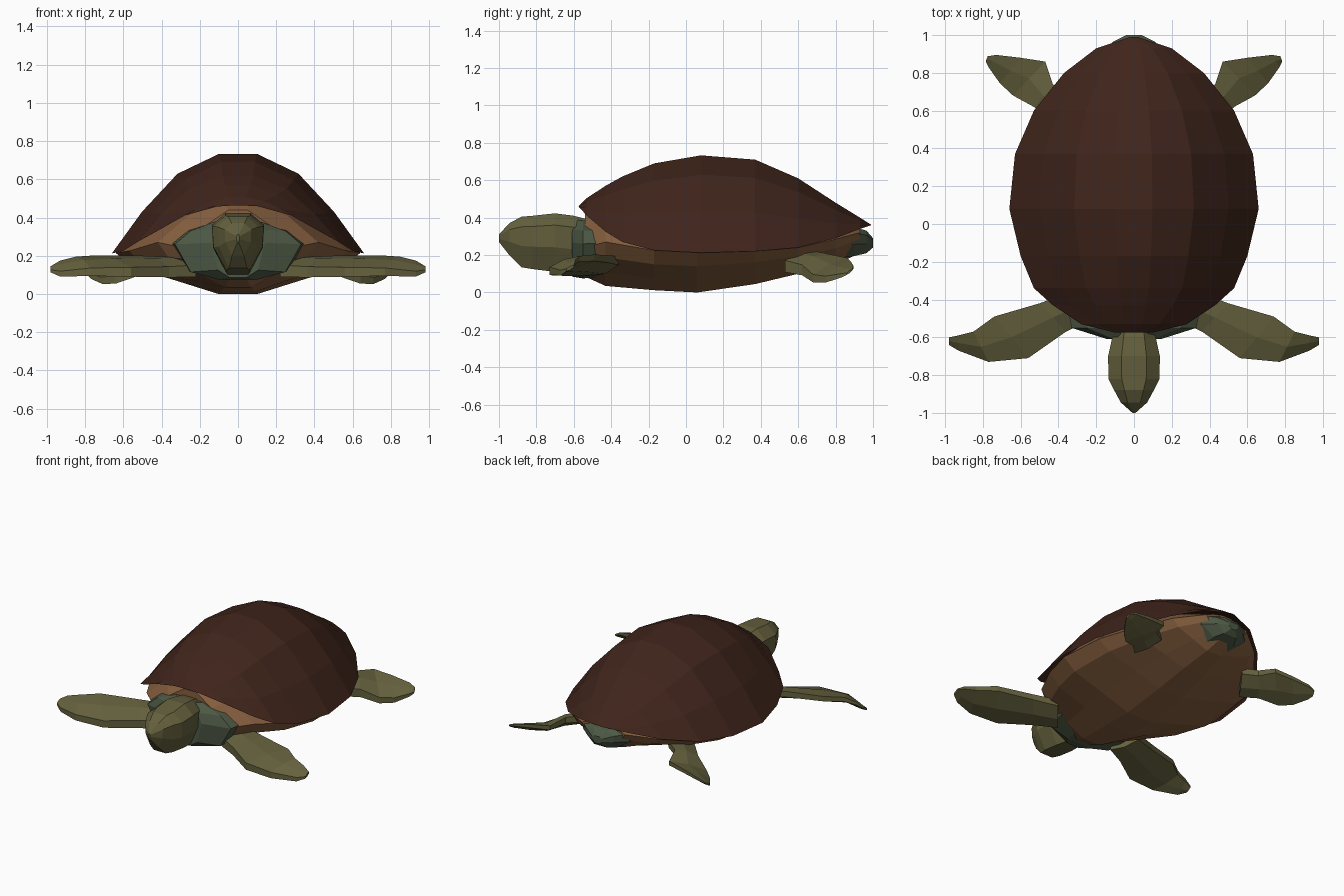
import bpy, bmesh
from mathutils import Vector

if "Cube" in bpy.data.objects:
    bpy.data.objects.remove(bpy.data.objects["Cube"])


def material(name, rgb):
    m = bpy.data.materials.new(name)
    m.diffuse_color = (*rgb, 1)
    m.use_nodes = True
    m.node_tree.nodes["Principled BSDF"].inputs["Base Color"].default_value = m.diffuse_color
    return m


SHELL = material("dark_shell", (0.05, 0.018, 0.011))
BELLY = material("tan_belly", (0.24, 0.115, 0.05))
SKIN = material("green_skin", (0.075, 0.1, 0.06))
LIMB = material("olive_limb", (0.13, 0.12, 0.048))


def loft(name, rings, mat, closed=True, mirror=False):
    """Skin a list of equal-length point rings into a flat-faced mesh."""
    bm = bmesh.new()
    vs = [[bm.verts.new(p) for p in r] for r in rings]
    n = len(rings[0])
    for a, b in zip(vs, vs[1:]):
        for i in range(n if closed else n - 1):
            j = (i + 1) % n
            bm.faces.new((a[i], a[j], b[j], b[i]))
    if closed:
        bm.faces.new(vs[0])
        bm.faces.new(vs[-1])
    bmesh.ops.recalc_face_normals(bm, faces=bm.faces)
    if not closed and sum(f.normal.z for f in bm.faces) < 0:
        bmesh.ops.reverse_faces(bm, faces=bm.faces)
    me = bpy.data.meshes.new(name)
    bm.to_mesh(me)
    bm.free()
    me.materials.append(mat)
    ob = bpy.data.objects.new(name, me)
    bpy.context.collection.objects.link(ob)
    if mirror:
        ob.modifiers.new("mirror", 'MIRROR')
    return ob


def both_sides(half, y):
    """Right half-section (x, z) to a full symmetric section at y."""
    return [(x, y, z) for x, z in half] + [(-x, y, z) for x, z in reversed(half)]


# Domed upper shell: y, half width, rim height, top height
shell = [(-.575, .10, .46, .462), (-.53, .28, .41, .505), (-.43, .43, .325, .57),
         (-.34, .53, .27, .62), (-.17, .60, .225, .69), (.08, .66, .212, .733),
         (.37, .63, .22, .71), (.60, .53, .24, .61), (.80, .37, .29, .48),
         (.93, .20, .34, .40), (.99, .02, .36, .362)]
rings = []
for y, w, zr, zt in shell:
    h = zt - zr
    half = [(w, zr), (w * .76, zr + h * .42), (w * .48, zr + h * .8), (w * .15, zt)]
    rings.append(both_sides(half, y))
loft("upper_shell", rings, SHELL, closed=False)

# Tan underside: y, half width, bottom, side and top heights
belly = [(-.54, .27, .085, .24, .44), (-.43, .42, .035, .27, .50),
         (-.17, .57, .012, .225, .58), (.06, .64, .0, .215, .60),
         (.37, .605, .045, .225, .58), (.60, .505, .10, .24, .50),
         (.80, .345, .15, .285, .42), (.93, .17, .21, .32, .365)]
rings = []
for y, w, zb, zr, zt in belly:
    half = [(w * .18, zt), (w * .62, zr + (zt - zr) * .6), (w, zr),
            (w * .86, zb + (zr - zb) * .65), (w * .48, zb + (zr - zb) * .3),
            (w * .16, zb)]
    rings.append(both_sides(half, y))
loft("under_shell", rings, BELLY)


def oval_loft(name, stations, mat):
    """Eight-sided sections: y, half width, bottom, top."""
    out = []
    for y, w, zb, zt in stations:
        h = zt - zb
        half = [(w * .48, zt), (w, zb + h * .8), (w * .95, zb + h * .42), (w * .45, zb)]
        out.append(both_sides(half, y))
    return loft(name, out, mat)


# Wide skin collar round the neck, head, and tail skin
rings = []
for y, w, zb, zt in [(-.40, .36, .09, .38), (-.55, .33, .075, .385), (-.61, .14, .085, .39)]:
    m = (zb + zt) / 2 + .03
    half = [(w * .3, zt), (w * .75, m + .07), (w, m), (w * .75, zb + .04), (w * .3, zb)]
    rings.append(both_sides(half, y))
loft("neck_skin", rings, SKIN)

oval_loft("head", [(-.52, .10, .09, .39), (-.60, .115, .10, .41), (-.70, .137, .11, .423),
                   (-.82, .135, .125, .41), (-.88, .105, .135, .405),
                   (-.945, .07, .20, .37), (-1.0, .008, .27, .31)], LIMB)

oval_loft("tail", [(.80, .22, .18, .37), (.90, .19, .195, .35),
                   (.965, .11, .21, .33), (1.0, .04, .24, .29)], SKIN)


def flipper(name, stations):
    """Hexagonal blade sections from front edge, rear edge and thickness."""
    out = []
    for f, r, t in stations:
        f, r, up = Vector(f), Vector(r), Vector((0, 0, t / 2))
        m = f.lerp(r, .5)
        out.append([f + up * .7, m + up, r + up * .5, r - up * .5, m - up, f - up * .7])
    return loft(name, out, LIMB, mirror=True)


# Front flippers sweep outward; rear ones point back
flipper("front_flipper", [
    ((.22, -.50, .12), (.34, -.36, .17), .09),
    ((.36, -.57, .115), (.50, -.42, .18), .08),
    ((.56, -.71, .115), (.74, -.49, .185), .07),
    ((.77, -.73, .115), (.85, -.57, .18), .06),
    ((.93, -.67, .105), (.93, -.59, .165), .04),
    ((.98, -.64, .12), (.98, -.60, .14), .02)])

flipper("rear_flipper", [
    ((.44, .53, .14), (.34, .68, .20), .09),
    ((.53, .62, .12), (.43, .74, .19), .08),
    ((.64, .68, .075), (.47, .86, .17), .06),
    ((.71, .745, .07), (.60, .88, .155), .05),
    ((.77, .83, .09), (.73, .895, .135), .03),
    ((.785, .86, .10), (.775, .888, .12), .015)])
